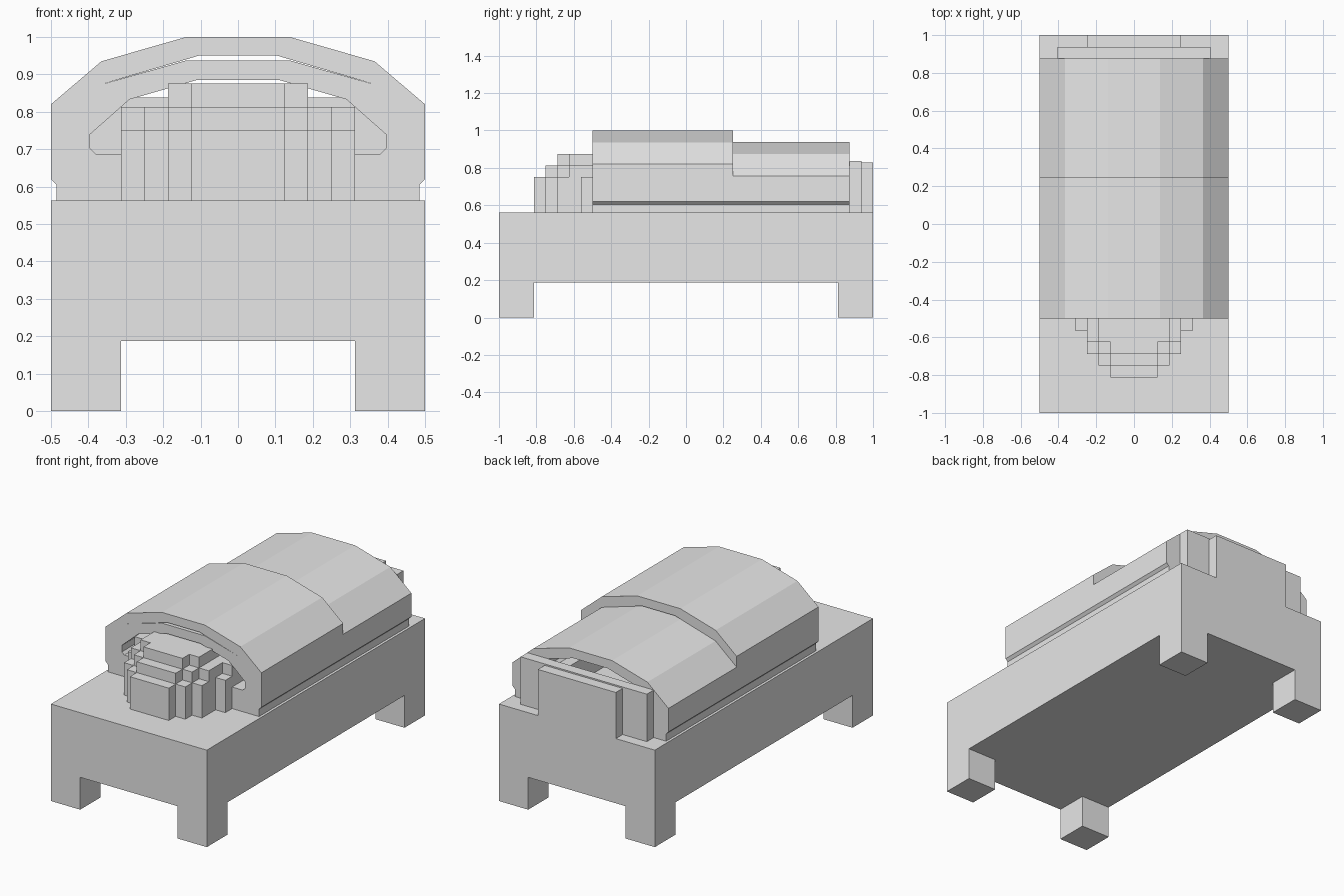
import bpy
import bmesh

if "Cube" in bpy.data.objects:
    bpy.data.objects.remove(bpy.data.objects["Cube"], do_unlink=True)

GREY = (0.8, 0.8, 0.8, 1)
mat = bpy.data.materials.new("plain grey")
mat.use_nodes = True
mat.diffuse_color = GREY
mat.node_tree.nodes["Principled BSDF"].inputs["Base Color"].default_value = GREY

U = 1 / 16          # modelling unit
DECK = 9 * U        # top of the bed frame


def finish(name, bm):
    bmesh.ops.recalc_face_normals(bm, faces=bm.faces)
    mesh = bpy.data.meshes.new(name)
    bm.to_mesh(mesh)
    bm.free()
    mesh.materials.append(mat)
    obj = bpy.data.objects.new(name, mesh)
    bpy.context.collection.objects.link(obj)
    return obj


def prism(name, outline, y0, y1):
    """Extrude an x-z outline along y."""
    bm = bmesh.new()
    face = bm.faces.new([bm.verts.new((x, y0, z)) for x, z in outline])
    ext = bmesh.ops.extrude_face_region(bm, geom=[face])
    verts = [v for v in ext["geom"] if isinstance(v, bmesh.types.BMVert)]
    bmesh.ops.translate(bm, verts=verts, vec=(0, y1 - y0, 0))
    return finish(name, bm)


def box(name, x0, x1, y0, y1, z0, z1):
    return prism(name, [(x0, z0), (x1, z0), (x1, z1), (x0, z1)], y0, y1)


def band(outer, inner):
    """Closed outline of a symmetric arch from its right halves, listed upwards."""
    def arch(half):
        return half + [(-x, z) for x, z in reversed(half)]
    return arch(outer) + arch(inner)[::-1]


# Bed frame with four square feet
box("bed_frame", -0.5, 0.5, -1, 1, 3 * U, DECK)
for sx, side in ((-1, "right"), (1, "left")):
    for sy, end in ((-1, "front"), (1, "back")):
        xs = sorted((sx * 5 * U, sx * 0.5))
        ys = sorted((sy * 13 * U, sy))
        box(f"{end}_{side}_foot", *xs, *ys, 0, 3 * U)

# Lower blanket layer: thick arch running the whole length
lower_outer = [(0.485, DECK), (0.485, 0.605), (0.5, 0.62),
               (0.5, 0.757), (0.365, 0.873), (0.138, 0.9375)]
lower_inner = [(5 * U, DECK), (5 * U, 0.6875), (0.38, 0.6875), (0.395, 0.702),
               (0.395, 0.74), (0.29, 0.833), (0.11, 0.885)]
prism("lower_blanket", band(lower_outer, lower_inner), -0.5, 0.875)

# Folded-over upper layer with a narrow gap along its crown
upper_outer = [(0.5, 0.757), (0.5, 0.82), (0.365, 0.935), (0.138, 1.0)]
upper_inner = [(0.5, 0.757), (0.365, 0.873), (0.29, 0.8955), (0.105, 0.95)]
prism("upper_blanket", band(upper_outer[1:], upper_inner), -0.5, 0.25)

# Stepped rounded pillow: (half width, front edge, top) in units
pillow_steps = [
    (2, 13, 12), (3, 12, 12), (4, 11, 12), (5, 9, 12),
    (2, 12, 13), (3, 11, 13), (4, 10, 13), (5, 8, 13),
    (2, 11, 14), (3, 10, 14),
]
for i, (w, front, top) in enumerate(pillow_steps):
    low = DECK if top == 12 else (top - 1) * U
    box(f"pillow_step_{i + 1}", -w * U, w * U, -front * U, -0.25, low, top * U)

# Board and central block at the back end
box("back_board", -0.405, 0.405, 0.875, 15 * U, DECK, 0.838)
box("back_block", -0.25, 0.25, 15 * U, 1, DECK, 0.83)
